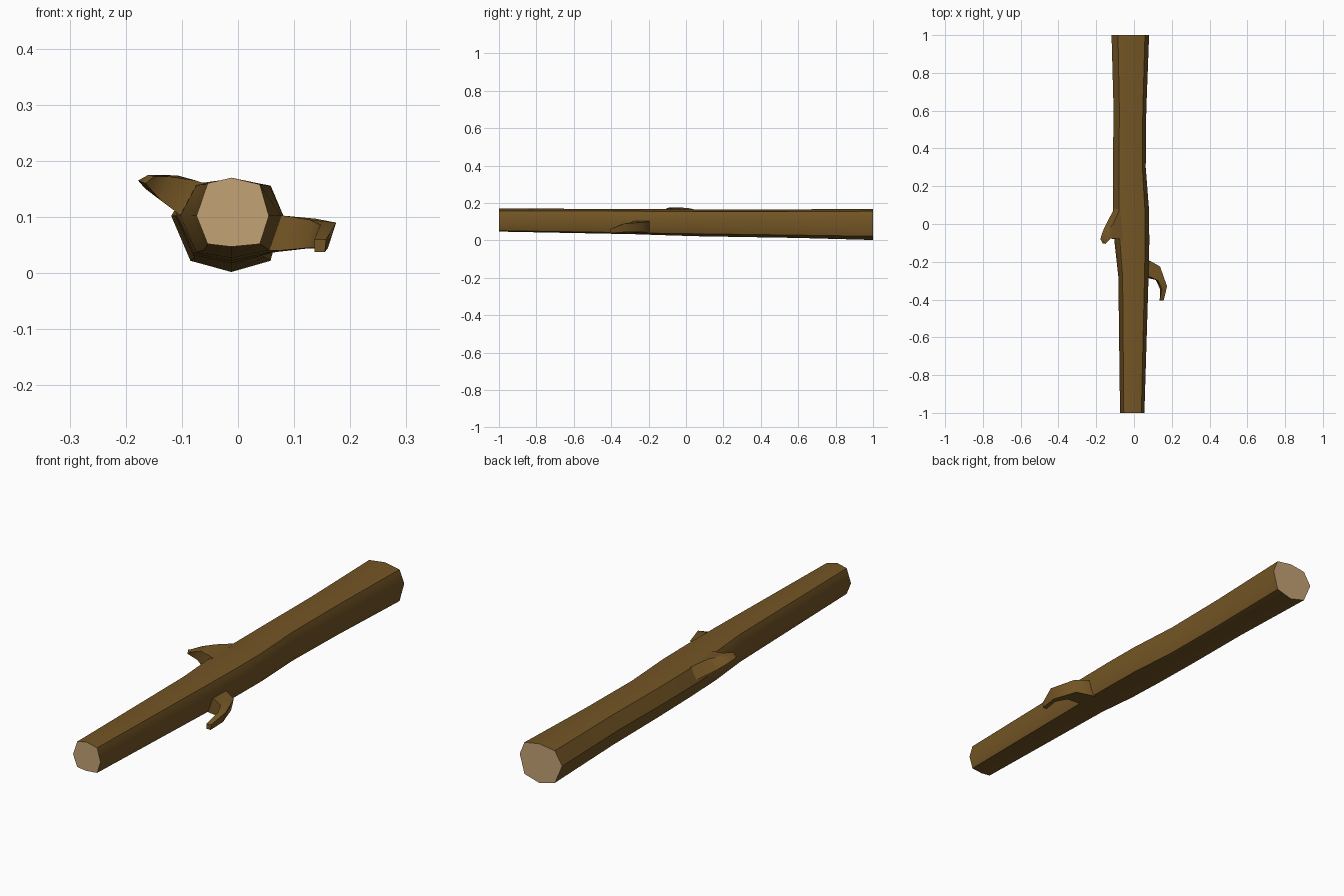
import bpy, bmesh, math


def material(name, rgb):
    m = bpy.data.materials.new(name)
    m.diffuse_color = (*rgb, 1)
    return m


bark = material("brown bark", (0.17, 0.09, 0.018))
wood = material("pale cut wood", (0.55, 0.36, 0.18))


def loft(name, rings, cap_material):
    """Skin a list of equal-sized rings and close both ends."""
    bm = bmesh.new()
    loops = [[bm.verts.new(p) for p in ring] for ring in rings]
    n = len(loops[0])
    for a, b in zip(loops, loops[1:]):
        for i in range(n):
            j = (i + 1) % n
            bm.faces.new((a[i], a[j], b[j], b[i]))
    for end in (loops[0], loops[-1]):
        bm.faces.new(end).material_index = cap_material
    bmesh.ops.recalc_face_normals(bm, faces=bm.faces)
    mesh = bpy.data.meshes.new(name)
    bm.to_mesh(mesh)
    bm.free()
    mesh.materials.append(bark)
    mesh.materials.append(wood)
    ob = bpy.data.objects.new(name, mesh)
    bpy.context.collection.objects.link(ob)
    bpy.context.view_layer.objects.active = ob
    ob.select_set(True)
    bpy.ops.object.shade_smooth_by_angle(angle=math.radians(50))
    ob.select_set(False)
    return ob


# Trunk: eight-sided rings given by y, left, right, bottom, lower shoulder, top
stations = [
    (-1.00, -0.074, 0.055, 0.047, 0.052, 0.170),
    (-0.28, -0.083, 0.077, 0.033, 0.041, 0.168),
    (-0.10, -0.103, 0.081, 0.027, 0.037, 0.167),
    (0.07, -0.110, 0.080, 0.022, 0.035, 0.166),
    (0.30, -0.112, 0.062, 0.018, 0.032, 0.165),
    (0.60, -0.108, 0.065, 0.013, 0.028, 0.166),
    (1.00, -0.119, 0.080, 0.002, 0.022, 0.168),
]
rings = []
for y, l, r, bottom, low, top in stations:
    c = -0.012
    sl, sr = c + (l - c) * 0.68, c + (r - c) * 0.76
    rings.append([(c, y, top), (sr, y, top - 0.012), (r, y, 0.102), (sr, y, low),
                  (c, y, bottom), (sl, y, low), (l, y, 0.102), (sl, y, top - 0.01)])
loft("trunk", rings, 1)

# Right branch stub: curves forward to a small blunt tip
loft("right_branch", [
    [(0.05, -0.19, 0.105), (0.05, -0.19, 0.035), (0.05, -0.28, 0.04), (0.05, -0.28, 0.105)],
    [(0.085, -0.195, 0.102), (0.072, -0.20, 0.038), (0.072, -0.285, 0.040), (0.085, -0.28, 0.102)],
    [(0.138, -0.225, 0.097), (0.125, -0.225, 0.044), (0.115, -0.295, 0.044), (0.128, -0.30, 0.095)],
    [(0.175, -0.33, 0.090), (0.160, -0.33, 0.044), (0.138, -0.345, 0.046), (0.147, -0.345, 0.086)],
    [(0.157, -0.405, 0.060), (0.155, -0.405, 0.038), (0.136, -0.405, 0.038), (0.136, -0.405, 0.060)],
], 0)

# Left branch stub: a flattened spur sweeping out of the upper left flank
loft("left_branch", [
    [(-0.105, 0.08, 0.112), (-0.075, 0.08, 0.158), (-0.055, -0.08, 0.158), (-0.085, -0.08, 0.095)],
    [(-0.145, 0.005, 0.135), (-0.108, 0.005, 0.174), (-0.075, -0.08, 0.165), (-0.105, -0.08, 0.105)],
    [(-0.166, -0.04, 0.151), (-0.140, -0.04, 0.175), (-0.122, -0.075, 0.172), (-0.138, -0.075, 0.130)],
    [(-0.178, -0.08, 0.165), (-0.160, -0.09, 0.175), (-0.150, -0.105, 0.172), (-0.165, -0.103, 0.160)],
], 0)
